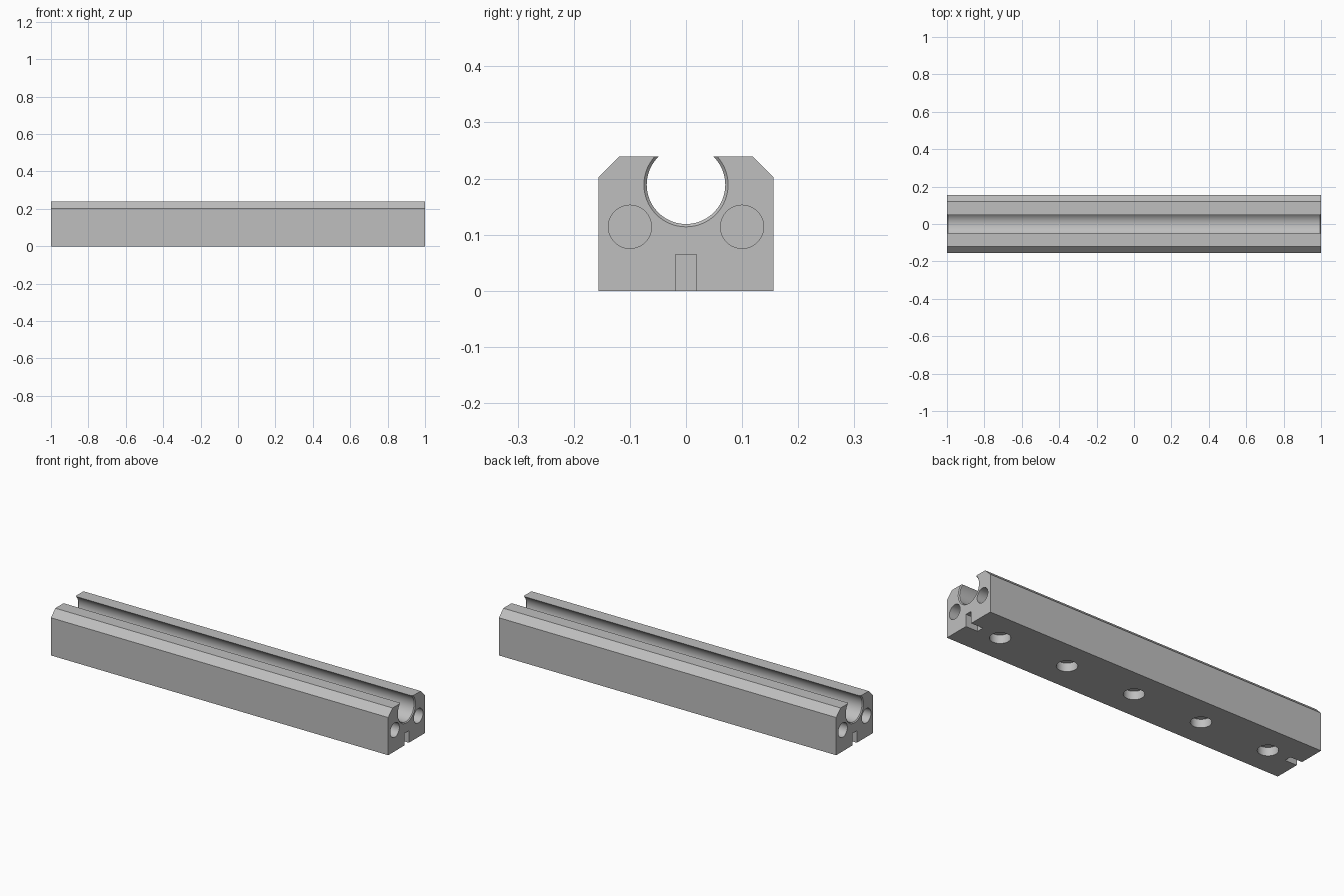
import bpy, bmesh, math
from mathutils import Matrix

cube = bpy.data.objects.get("Cube")
if cube:
    bpy.data.objects.remove(cube, do_unlink=True)

metal = bpy.data.materials.new("grey metal")
metal.use_nodes = True
grey = (0.52, 0.52, 0.52, 1)
metal.diffuse_color = grey
metal.node_tree.nodes["Principled BSDF"].inputs["Base Color"].default_value = grey


def make_object(name, bm):
    bmesh.ops.recalc_face_normals(bm, faces=bm.faces)
    mesh = bpy.data.meshes.new(name)
    bm.to_mesh(mesh)
    bm.free()
    mesh.materials.append(metal)
    obj = bpy.data.objects.new(name, mesh)
    bpy.context.collection.objects.link(obj)
    return obj


def lathe_x(name, profile, segments=64):
    """Solid of revolution about the x axis from (x, radius) pairs."""
    bm = bmesh.new()
    rings = []
    for x, r in profile:
        angles = [math.tau * i / segments for i in range(segments)]
        rings.append([bm.verts.new((x, r * math.cos(a), r * math.sin(a))) for a in angles])
    for a, b in zip(rings, rings[1:]):
        for i in range(segments):
            j = (i + 1) % segments
            bm.faces.new((a[i], a[j], b[j], b[i]))
    bm.faces.new(rings[0])
    bm.faces.new(rings[-1])
    return make_object(name, bm)


def box(name, center, size):
    bm = bmesh.new()
    bmesh.ops.create_cube(bm, size=1, matrix=Matrix.Translation(center) @ Matrix.Diagonal((*size, 1)))
    return make_object(name, bm)


# Rail body: chamfered section swept along x
half = [(0.156, 0), (0.156, 0.202), (0.119, 0.239)]
section = half + [(-y, z) for y, z in reversed(half)]
bm = bmesh.new()
face = bm.faces.new([bm.verts.new((-1, y, z)) for y, z in section])
swept = bmesh.ops.extrude_face_region(bm, geom=[face])["geom"]
bmesh.ops.translate(bm, vec=(2, 0, 0), verts=[v for v in swept if isinstance(v, bmesh.types.BMVert)])
rail = make_object("rail_body", bm)

cutters = []

# Open round channel with flared mouths
channel = lathe_x("channel_cutter", [(-1.01, 0.085), (-0.995, 0.07), (0.995, 0.07), (1.01, 0.085)], 96)
channel.location.z = 0.189
cutters.append(channel)

# Blind end holes and key slots at both ends
for end in (-1, 1):
    for side in (-1, 1):
        hole = lathe_x("end_hole_cutter", [(-0.07, 0.0385), (0.07, 0.0385)])
        hole.location = (end, side * 0.1, 0.114)
        cutters.append(hole)
    cutters.append(box("slot_cutter", (end, 0, 0), (0.14, 0.038, 0.129)))

# Row of blind mounting holes underneath
for i in range(-2, 3):
    hole = lathe_x("mount_hole_cutter", [(-0.045, 0.05), (0.045, 0.05)])
    hole.rotation_euler.y = math.pi / 2
    hole.location.x = i * 0.405
    cutters.append(hole)

# Cut everything, then bake the result and drop the cutters
for cutter in cutters:
    cutter.hide_render = True
    cut = rail.modifiers.new(cutter.name, "BOOLEAN")
    cut.operation = "DIFFERENCE"
    cut.solver = "EXACT"
    cut.object = cutter
bpy.context.view_layer.update()
baked = bpy.data.meshes.new_from_object(rail.evaluated_get(bpy.context.evaluated_depsgraph_get()))
rail.modifiers.clear()
rail.data = baked
for cutter in cutters:
    bpy.data.objects.remove(cutter, do_unlink=True)
baked.materials.clear()
baked.materials.append(metal)

# Smooth the round walls, keep the edges sharp
bpy.ops.object.select_all(action="DESELECT")
rail.select_set(True)
bpy.context.view_layer.objects.active = rail
bpy.ops.object.shade_smooth_by_angle(angle=math.radians(30))
